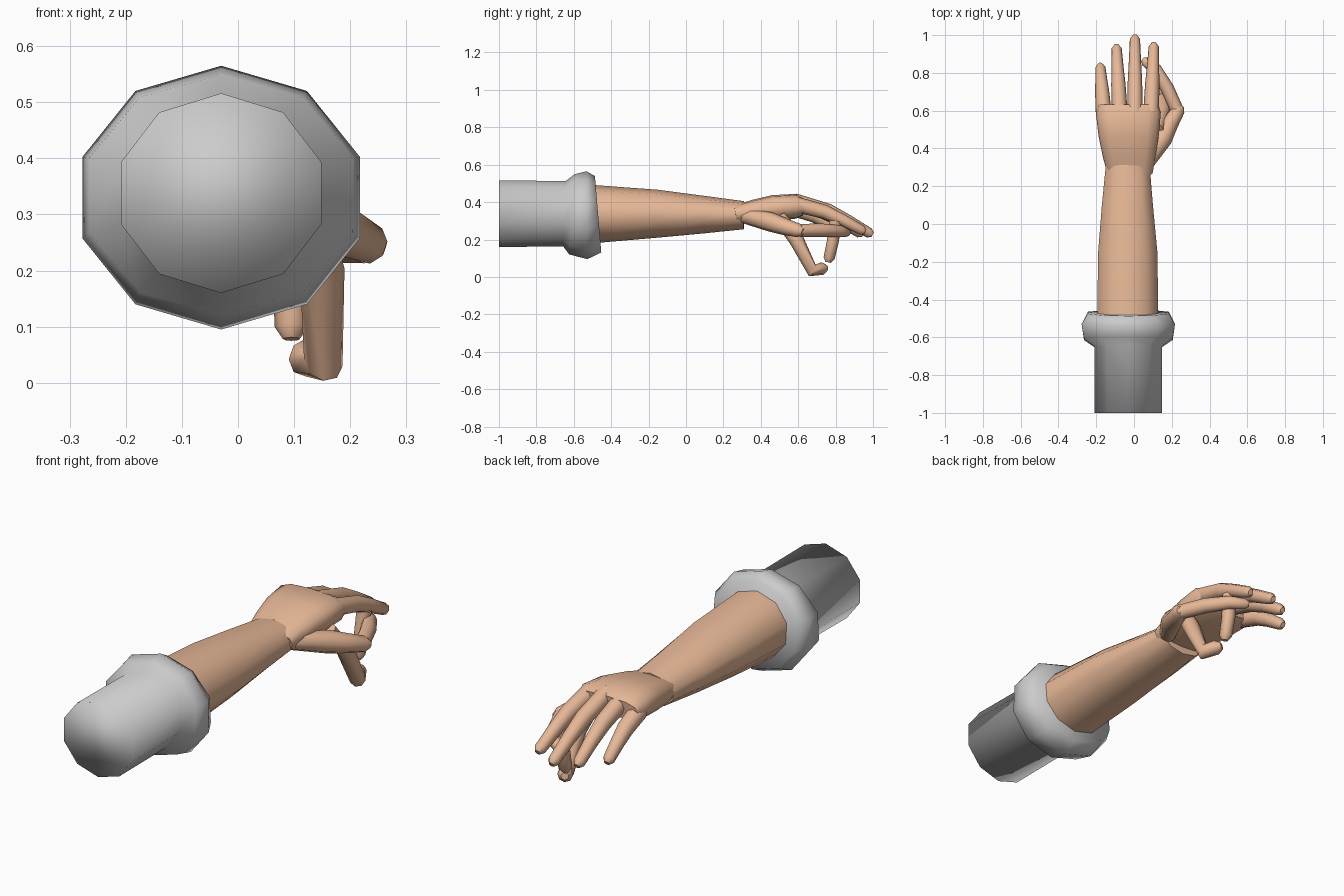
import bpy, bmesh, math
from mathutils import Vector

if "Cube" in bpy.data.objects:
    bpy.data.objects.remove(bpy.data.objects["Cube"])

skin = bpy.data.materials.new("skin")
skin.diffuse_color = (0.8, 0.48, 0.31, 1)
skin.use_nodes = True
skin.node_tree.nodes["Principled BSDF"].inputs["Base Color"].default_value = skin.diffuse_color


def loft(name, pts, n=10, mat=None, power=1.0, tip=False, angle=50):
    """Skin rings of n sides along points (x, y, z, half width, half height)."""
    pts = [list(p) if len(p) == 5 else list(p) + [p[3]] for p in pts]
    P = [Vector(p[:3]) for p in pts]
    R = [p[3:] for p in pts]
    if tip:  # rounded end
        d = (P[-1] - P[-2]).normalized()
        P.append(P[-1] + d * R[-1][0] * 0.75)
        R.append([r * 0.5 for r in R[-1]])
    bm = bmesh.new()
    rings = []
    for i, c in enumerate(P):
        a, b = P[max(i - 1, 0)], P[min(i + 1, len(P) - 1)]
        d1 = (c - a).normalized() if i else Vector()
        d2 = (b - c).normalized() if i < len(P) - 1 else Vector()
        t = (d1 + d2)
        t = t.normalized() if t.length > 0.01 else Vector((0, 1, 0))
        up = Vector((1, 0, 0)).cross(t).normalized()
        side = t.cross(up)
        ring = []
        for k in range(n):
            w = math.pi / 2 + 2 * math.pi * k / n
            cs, sn = math.cos(w), math.sin(w)
            u = math.copysign(abs(cs) ** power, cs) * R[i][0]
            v = math.copysign(abs(sn) ** power, sn) * R[i][1]
            ring.append(bm.verts.new(c + side * u + up * v))
        rings.append(ring)
    for r, s in zip(rings, rings[1:]):
        for k in range(n):
            bm.faces.new((r[k], r[(k + 1) % n], s[(k + 1) % n], s[k]))
    bm.faces.new(rings[0])
    bm.faces.new(rings[-1])
    bmesh.ops.recalc_face_normals(bm, faces=bm.faces)
    me = bpy.data.meshes.new(name)
    bm.to_mesh(me)
    bm.free()
    ob = bpy.data.objects.new(name, me)
    bpy.context.collection.objects.link(ob)
    if mat:
        me.materials.append(mat)
    bpy.ops.object.select_all(action='DESELECT')
    ob.select_set(True)
    bpy.context.view_layer.objects.active = ob
    bpy.ops.object.shade_smooth_by_angle(angle=math.radians(angle))
    return ob


# Sleeve with its flared cuff
loft("sleeve", [(-0.03, -1.0, 0.338, 0.188, 0.178), (-0.03, -0.65, 0.338, 0.188, 0.175),
                (-0.03, -0.61, 0.335, 0.247, 0.215), (-0.03, -0.53, 0.33, 0.26, 0.235),
                (-0.03, -0.47, 0.335, 0.225, 0.205)], angle=100)

# Forearm
loft("forearm", [(-0.033, -0.5, 0.336, 0.170, 0.156), (-0.033, -0.15, 0.338, 0.165, 0.128),
                 (-0.035, 0.10, 0.333, 0.142, 0.100), (-0.033, 0.31, 0.33, 0.122, 0.075)], mat=skin)

# Palm
loft("palm", [(-0.02, 0.26, 0.335, 0.118, 0.045), (-0.025, 0.36, 0.35, 0.140, 0.062),
              (-0.028, 0.47, 0.368, 0.160, 0.070), (-0.03, 0.59, 0.378, 0.172, 0.066),
              (-0.03, 0.63, 0.375, 0.160, 0.045)], n=12, mat=skin, power=0.7)

# Four fingers: name, knuckle x, tip x, knuckle z, tip y, tip z
for name, x0, x1, z0, y1, z1 in [("little", -0.16, -0.178, 0.365, 0.83, 0.235),
                                 ("ring", -0.075, -0.092, 0.395, 0.93, 0.235),
                                 ("middle", 0.005, 0.005, 0.405, 0.98, 0.235),
                                 ("index", 0.09, 0.105, 0.39, 0.94, 0.25)]:
    def at(f, g):
        return (x0 + (x1 - x0) * f, 0.58 + (y1 - 0.58) * f, z0 + (z1 - z0) * g)
    loft(name + "_finger", [(*at(0, 0), 0.042), (*at(0.45, 0.3), 0.038),
                            (*at(0.72, 0.62), 0.032), (*at(1, 1), 0.027)],
         n=8, mat=skin, tip=True)

# Thumb reaching outward, and the bent finger that meets it
loft("thumb", [(0.05, 0.30, 0.33, 0.04), (0.15, 0.45, 0.295, 0.052), (0.19, 0.53, 0.268, 0.045),
               (0.235, 0.605, 0.247, 0.036)], n=8, mat=skin, tip=True)
loft("thumb_end", [(0.225, 0.61, 0.248, 0.035), (0.175, 0.72, 0.25, 0.036),
                   (0.115, 0.82, 0.245, 0.032), (0.06, 0.86, 0.24, 0.026)],
     n=8, mat=skin, tip=True)

# Curled fingers hanging below the palm
loft("hanging_finger", [(0.12, 0.50, 0.32, 0.038), (0.15, 0.59, 0.20, 0.04),
                        (0.152, 0.675, 0.035, 0.036), (0.12, 0.73, 0.045, 0.034)],
     n=8, mat=skin, tip=True)
loft("curled_fingertip", [(0.10, 0.80, 0.30, 0.034), (0.095, 0.785, 0.19, 0.032),
                          (0.095, 0.765, 0.10, 0.03)], n=8, mat=skin, tip=True)
